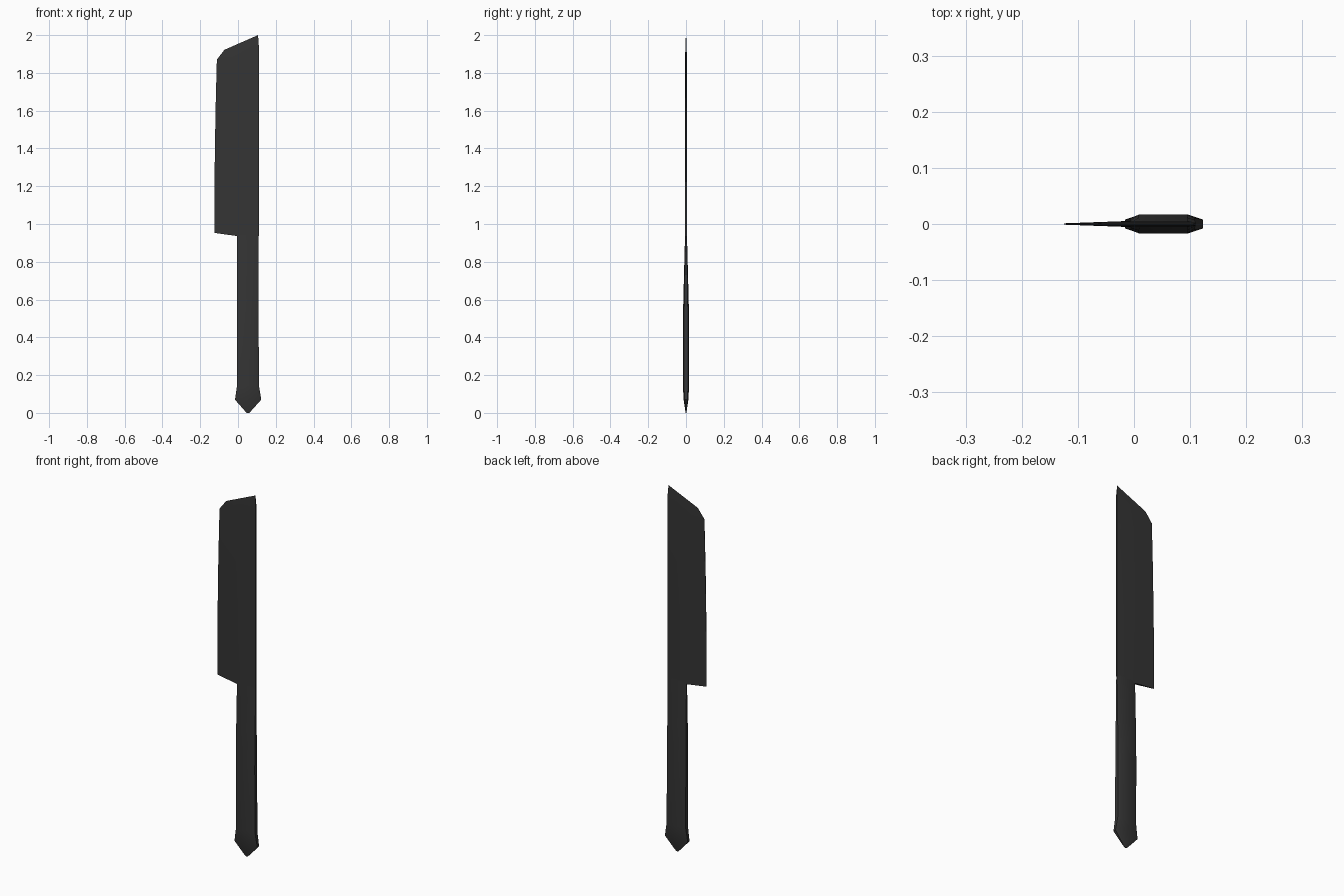
import bpy, bmesh, math

if "Cube" in bpy.data.objects:
    bpy.data.objects.remove(bpy.data.objects["Cube"])

dark = bpy.data.materials.new("dark_metal")
dark.diffuse_color = (0.035, 0.035, 0.035, 1)
dark.use_nodes = True
dark.node_tree.nodes["Principled BSDF"].inputs["Base Color"].default_value = dark.diffuse_color


def loft(name, rings, angle):
    """Skin a stack of equally sized closed rings and cap both ends."""
    bm = bmesh.new()
    rows = [[bm.verts.new(p) for p in ring] for ring in rings]
    n = len(rows[0])
    for a, b in zip(rows, rows[1:]):
        for i in range(n):
            j = (i + 1) % n
            bm.faces.new((a[i], a[j], b[j], b[i]))
    bm.faces.new(rows[0][::-1])
    bm.faces.new(rows[-1])
    bmesh.ops.remove_doubles(bm, verts=bm.verts, dist=1e-5)
    bmesh.ops.recalc_face_normals(bm, faces=bm.faces)
    mesh = bpy.data.meshes.new(name)
    bm.to_mesh(mesh)
    bm.free()
    obj = bpy.data.objects.new(name, mesh)
    bpy.context.collection.objects.link(obj)
    mesh.materials.append(dark)
    bpy.ops.object.select_all(action='DESELECT')
    obj.select_set(True)
    bpy.context.view_layer.objects.active = obj
    bpy.ops.object.shade_smooth_by_angle(angle=math.radians(angle))
    return obj


def mirrored(profile):
    """Ring from (x, half thickness, z) points, mirrored across y = 0."""
    return ([(x, -h, z) for x, h, z in profile]
            + [(x, h, z) for x, h, z in reversed(profile)])


def handle_ring(z, left, right, half):
    c = min(0.014, (right - left) * 0.2)
    return mirrored([(left, half * 0.62, z), (left + c, half, z),
                     (right - c, half, z), (right, half * 0.62, z)])


# Handle: chamfered bar with a flared, pointed pommel, thinning toward the blade
handle = loft("handle", [handle_ring(*s) for s in (
    (0.0, 0.047, 0.059, 0.002),
    (0.012, 0.035, 0.071, 0.004),
    (0.07, -0.016, 0.123, 0.0125),
    (0.145, -0.005, 0.111, 0.0165),
    (0.50, -0.006, 0.109, 0.0165),
    (0.70, -0.006, 0.109, 0.0115),
    (0.945, -0.004, 0.109, 0.005),
)], 50)

# Blade: thin edge on the left, thick spine on the right, bevelled slanted tip
blade_profiles = (
    [(-0.125, 0.0012, 0.953), (-0.004, 0.005, 0.936), (0.096, 0.005, 0.936), (0.110, 0.004, 0.936)],
    [(-0.125, 0.0012, 1.20), (-0.02, 0.005, 1.20), (0.096, 0.005, 1.20), (0.110, 0.004, 1.20)],
    [(-0.119, 0.001, 1.60), (-0.03, 0.0045, 1.60), (0.096, 0.0045, 1.60), (0.110, 0.0035, 1.60)],
    [(-0.112, 0.0008, 1.87), (-0.035, 0.004, 1.865), (0.075, 0.004, 1.91), (0.110, 0.003, 1.945)],
    [(-0.072, 0.0006, 1.922), (-0.02, 0.0006, 1.945), (0.065, 0.0006, 1.982), (0.106, 0.0006, 2.0)],
)
blade = loft("blade", [mirrored(p) for p in blade_profiles], 50)
